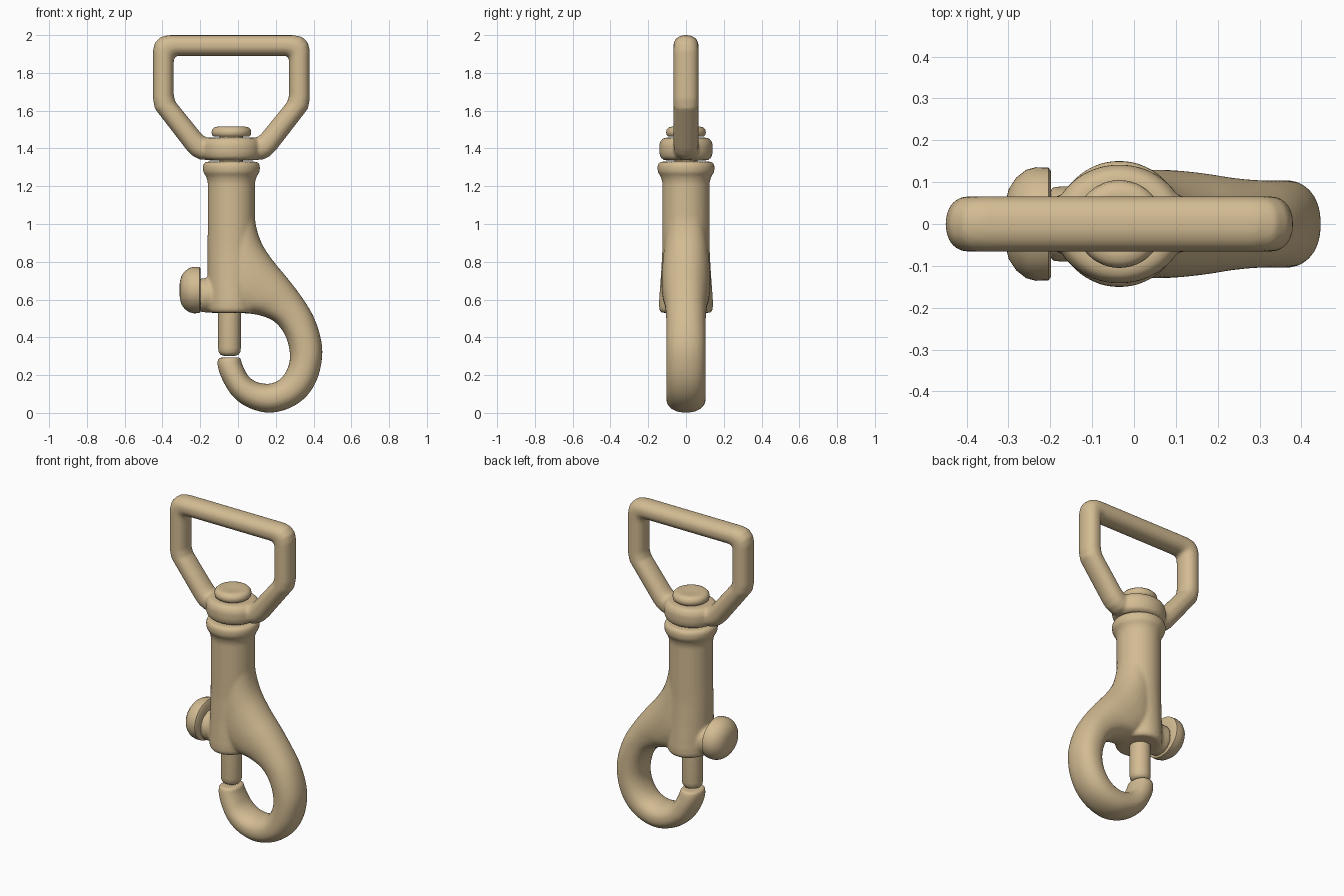
import bpy, bmesh, math
from mathutils import Vector

if "Cube" in bpy.data.objects:
    bpy.data.objects.remove(bpy.data.objects["Cube"])

CX = -0.035  # swivel axis

metal = bpy.data.materials.new("tan metal")
metal.diffuse_color = (0.65, 0.50, 0.29, 1)
metal.use_nodes = True
metal.node_tree.nodes["Principled BSDF"].inputs["Base Color"].default_value = metal.diffuse_color


def skin(bm, rings, closed=False):
    """Bridge a list of point rings into a tube."""
    vs = [[bm.verts.new(p) for p in r] for r in rings]
    n = len(vs[0])
    for i in range(len(vs) if closed else len(vs) - 1):
        a, b = vs[i], vs[(i + 1) % len(vs)]
        for j in range(n):
            k = (j + 1) % n
            bm.faces.new((a[j], a[k], b[k], b[j]))
    if not closed:
        bm.faces.new(vs[0][::-1])
        bm.faces.new(vs[-1])


def loft(bm, stations, closed=False, power=0.9, n=32):
    """Stations: outer x, z, inner x, z, half width in y."""
    rings = []
    for ox, oz, ix, iz, w in stations:
        ring = []
        for j in range(n):
            t = 2 * math.pi * j / n
            c, s = (math.copysign(abs(f) ** power, f) for f in (math.cos(t), math.sin(t)))
            ring.append(((ox + ix) / 2 + (ox - ix) / 2 * c, w * s,
                         (oz + iz) / 2 + (oz - iz) / 2 * c))
        rings.append(ring)
    skin(bm, rings, closed)


def lathe(bm, profile, origin, axis="z", stretch=(1, 1), n=48):
    """Revolve (radius, height) pairs around z or x."""
    rings = []
    for r, h in profile:
        ring = []
        for j in range(n):
            t = 2 * math.pi * j / n
            a, b = r * math.cos(t) * stretch[0], r * math.sin(t) * stretch[1]
            ring.append(Vector((a, b, h) if axis == "z" else (h, a, b)) + Vector(origin))
        rings.append(ring)
    skin(bm, rings)


def smooth_path(pts, steps=5):
    """Catmull-Rom interpolation of the stations."""
    out = []
    for i in range(len(pts) - 1):
        p0, p1, p2, p3 = pts[max(i - 1, 0)], pts[i], pts[i + 1], pts[min(i + 2, len(pts) - 1)]
        for s in range(steps):
            t = s / steps
            out.append([0.5 * (2 * b + (c - a) * t + (2 * a - 5 * b + 4 * c - d) * t * t
                               + (3 * b - a - 3 * c + d) * t ** 3)
                        for a, b, c, d in zip(p0, p1, p2, p3)])
    return out + [list(pts[-1])]


def finish(bm, name, fuse=0, rounds=5):
    bmesh.ops.recalc_face_normals(bm, faces=bm.faces)
    for f in bm.faces:
        f.smooth = True
    me = bpy.data.meshes.new(name)
    bm.to_mesh(me)
    bm.free()
    me.materials.append(metal)
    ob = bpy.data.objects.new(name, me)
    bpy.context.collection.objects.link(ob)
    if fuse:  # melt overlapping pieces into one casting
        m = ob.modifiers.new("fuse", "REMESH")
        m.mode = "VOXEL"
        m.voxel_size = fuse
        m.use_smooth_shade = True
        m = ob.modifiers.new("soften", "SMOOTH")
        m.factor = 0.5
        m.iterations = rounds
    else:
        bpy.context.view_layer.objects.active = ob
        ob.select_set(True)
        bpy.ops.object.shade_smooth_by_angle(angle=math.radians(40))
        ob.select_set(False)


# Barrel, thumb boss and hook in one casting
bm = bmesh.new()
lathe(bm, [(0.10, 0.70), (0.125, 0.75), (0.125, 1.22), (0.133, 1.25), (0.150, 1.275),
           (0.152, 1.31), (0.140, 1.33)], (CX, 0, 0))
lathe(bm, [(0.115, 0.53), (0.126, 0.545), (0.127, 0.60)], (CX, 0, 0), stretch=(1, 1.13))
rings = []
for z, k in ((0.56, 1.13), (0.62, 1.12), (0.72, 1.06), (0.85, 1.0), (0.95, 0.98)):
    rings.append([(CX + 0.126 * math.cos(j * math.pi / 24),
                   0.126 * k * math.sin(j * math.pi / 24), z) for j in range(48)])
skin(bm, rings)
lathe(bm, [(0.09, -0.20), (0.09, -0.05)], (0, 0, 0.622), axis="x")
loft(bm, smooth_path([
    (0.085, 1.08, -0.10, 1.05, 0.095), (0.098, 0.98, -0.10, 0.88, 0.110),
    (0.130, 0.89, -0.10, 0.74, 0.122), (0.190, 0.80, -0.08, 0.60, 0.130),
    (0.265, 0.71, 0.00, 0.535, 0.124), (0.340, 0.61, 0.10, 0.52, 0.111),
    (0.400, 0.51, 0.19, 0.485, 0.105), (0.437, 0.40, 0.25, 0.41, 0.105),
    (0.446, 0.30, 0.275, 0.31, 0.105), (0.420, 0.18, 0.262, 0.235, 0.105),
    (0.360, 0.085, 0.225, 0.18, 0.105), (0.270, 0.024, 0.18, 0.157, 0.105),
    (0.160, 0.001, 0.14, 0.155, 0.105), (0.050, 0.03, 0.095, 0.165, 0.103),
    (-0.03, 0.09, 0.055, 0.195, 0.100), (-0.085, 0.18, 0.03, 0.24, 0.092),
    (-0.108, 0.25, 0.018, 0.272, 0.084), (-0.105, 0.292, 0.014, 0.295, 0.076)]))
finish(bm, "hook_body", 0.009, 7)

# Strap loop with swivel collar
half = [(0.33, 2.0, 0.28, 1.89), (0.375, 1.99, 0.297, 1.887), (0.405, 1.96, 0.303, 1.88),
        (0.415, 1.92, 0.305, 1.86), (0.415, 1.66, 0.305, 1.68), (0.405, 1.61, 0.295, 1.645),
        (0.235, 1.39, 0.165, 1.485), (0.205, 1.36, 0.145, 1.465), (0.165, 1.34, 0.12, 1.455)]
right = [(CX + a, b, CX + c, d, 0.066) for a, b, c, d in half]
left = [(CX - a, b, CX - c, d, 0.066) for a, b, c, d in reversed(half)]
bm = bmesh.new()
loft(bm, right + left, closed=True)
lathe(bm, [(0.115, 1.337), (0.135, 1.352), (0.142, 1.38), (0.142, 1.42), (0.132, 1.445),
           (0.115, 1.457)], (CX, 0, 0), stretch=(1.12, 1))
finish(bm, "strap_loop", 0.009, 4)

# Swivel pin with rivet head
bm = bmesh.new()
lathe(bm, [(0.062, 1.29), (0.062, 1.462), (0.092, 1.462), (0.102, 1.47), (0.105, 1.485),
           (0.102, 1.50), (0.09, 1.512), (0.07, 1.516), (0.03, 1.510)], (CX, 0, 0))
finish(bm, "swivel_rivet")

# Sliding bolt that closes the hook
bm = bmesh.new()
lathe(bm, [(0.03, 0.302), (0.048, 0.308), (0.057, 0.322), (0.06, 0.345), (0.06, 0.60)],
      (-0.045, 0, 0))
finish(bm, "sliding_bolt")

# Thumb knob
bm = bmesh.new()
lathe(bm, [(0.06, -0.17), (0.06, -0.198), (0.118, -0.198), (0.127, -0.204), (0.128, -0.235),
           (0.122, -0.258), (0.105, -0.281), (0.08, -0.299), (0.05, -0.307), (0.02, -0.31)],
      (0, 0, 0.65), axis="x", stretch=(1.06, 0.96))
finish(bm, "thumb_knob")
